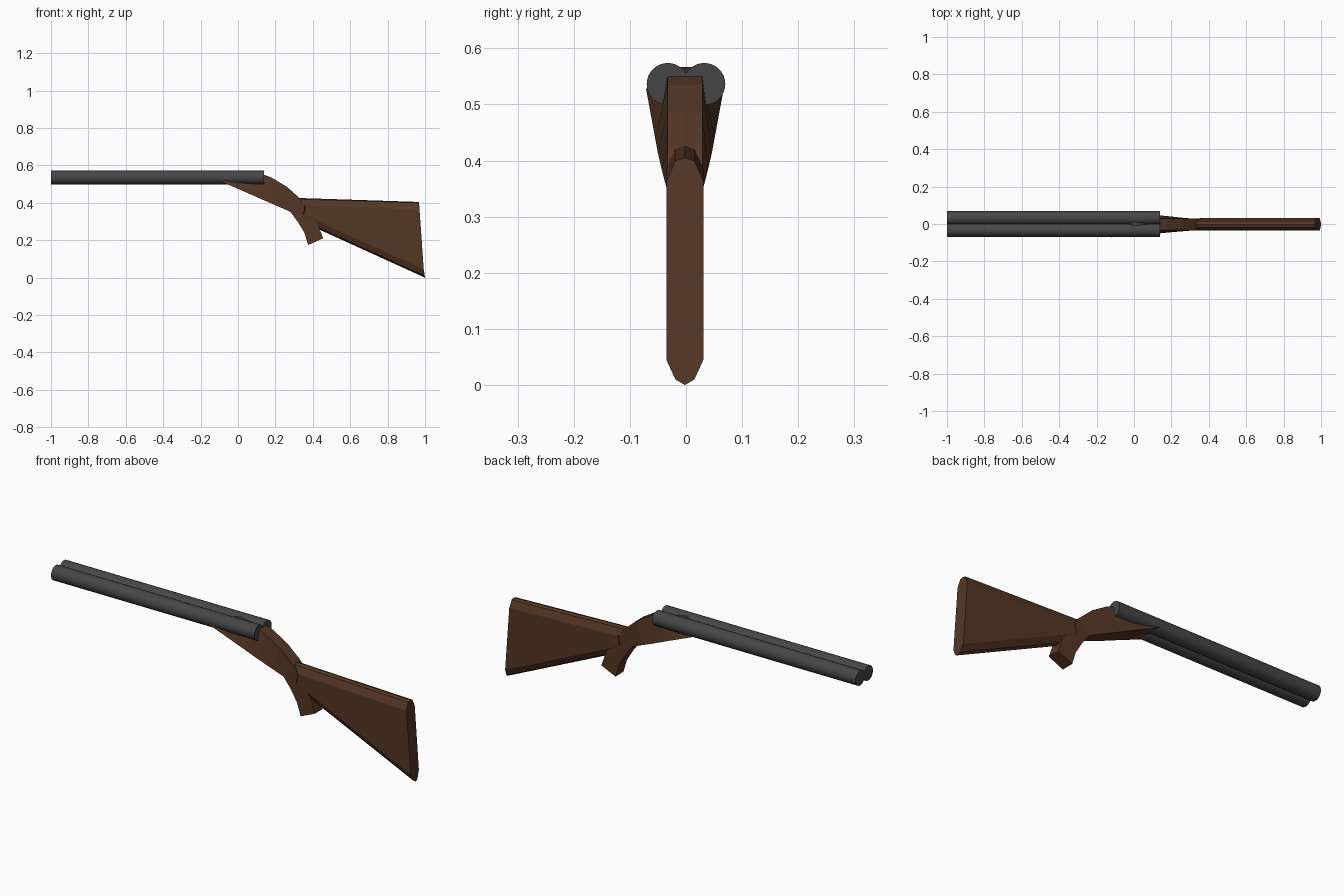
import bpy
import bmesh
from math import pi

default = bpy.data.objects.get("Cube")
if default:
    bpy.data.objects.remove(default, do_unlink=True)


def make_material(name, colour):
    mat = bpy.data.materials.new(name)
    mat.use_nodes = True
    mat.diffuse_color = colour
    mat.node_tree.nodes["Principled BSDF"].inputs["Base Color"].default_value = colour
    return mat


wood = make_material("dark wood", (0.09, 0.038, 0.018, 1))
steel = make_material("gunmetal grey", (0.062, 0.062, 0.062, 1))
WOOD_Y = -0.002


def loft(name, rings, mat):
    """Skin a list of equal-length point rings and cap both ends."""
    bm = bmesh.new()
    loops = [[bm.verts.new(p) for p in ring] for ring in rings]
    count = len(loops[0])
    for a, b in zip(loops, loops[1:]):
        for i in range(count):
            j = (i + 1) % count
            bm.faces.new((a[i], a[j], b[j], b[i]))
    bm.faces.new(loops[0])
    bm.faces.new(loops[-1])
    bmesh.ops.recalc_face_normals(bm, faces=bm.faces)
    mesh = bpy.data.meshes.new(name)
    bm.to_mesh(mesh)
    bm.free()
    mesh.materials.append(mat)
    obj = bpy.data.objects.new(name, mesh)
    bpy.context.collection.objects.link(obj)
    return obj


# Twin barrels
for name, y in (("left_barrel", -0.0325), ("right_barrel", 0.0325)):
    bpy.ops.mesh.primitive_cylinder_add(vertices=32, radius=0.0375, depth=1.14,
                                        location=(-0.43, y, 0.5365),
                                        rotation=(0, pi / 2, 0))
    barrel = bpy.context.object
    barrel.name = name
    barrel.data.materials.append(steel)
    bpy.ops.object.shade_smooth_by_angle(angle=pi / 6)

# Curved grip: top x, top z, bottom x, bottom z, bottom half width
stations = [
    (0.0, 0.567, -0.12, 0.527, 0.069),
    (0.14, 0.55, 0.08, 0.44, 0.053),
    (0.18, 0.535, 0.14, 0.413, 0.048),
    (0.26, 0.487, 0.21, 0.383, 0.041),
    (0.33, 0.425, 0.28, 0.352, 0.033),
    (0.38, 0.36, 0.32, 0.298, 0.032),
    (0.43, 0.28, 0.355, 0.24, 0.032),
    (0.455, 0.21, 0.375, 0.175, 0.032),
]
top_half = 0.031
loft("grip", [[(tx, WOOD_Y - top_half, tz), (tx, WOOD_Y + top_half, tz),
               (bx, WOOD_Y + half, bz), (bx, WOOD_Y - half, bz)]
              for tx, tz, bx, bz, half in stations], wood)


# Shoulder stock: chamfered section, given as half width, x, z down one side
def stock_ring(profile):
    right = [(x, WOOD_Y + half, z) for half, x, z in profile]
    left = [(x, WOOD_Y - half, z) for half, x, z in reversed(profile[1:-1])]
    return right + left


front = [(0, 0.325, 0.426), (0.017, 0.33, 0.42), (0.033, 0.362, 0.386),
         (0.033, 0.352, 0.335), (0.017, 0.36, 0.3), (0, 0.365, 0.289)]
back = [(0, 0.967, 0.405), (0.017, 0.968, 0.4), (0.033, 0.97, 0.363),
        (0.033, 0.993, 0.045), (0.017, 0.997, 0.01), (0, 1.0, 0.0)]
loft("shoulder_stock", [stock_ring(front), stock_ring(back)], wood)
